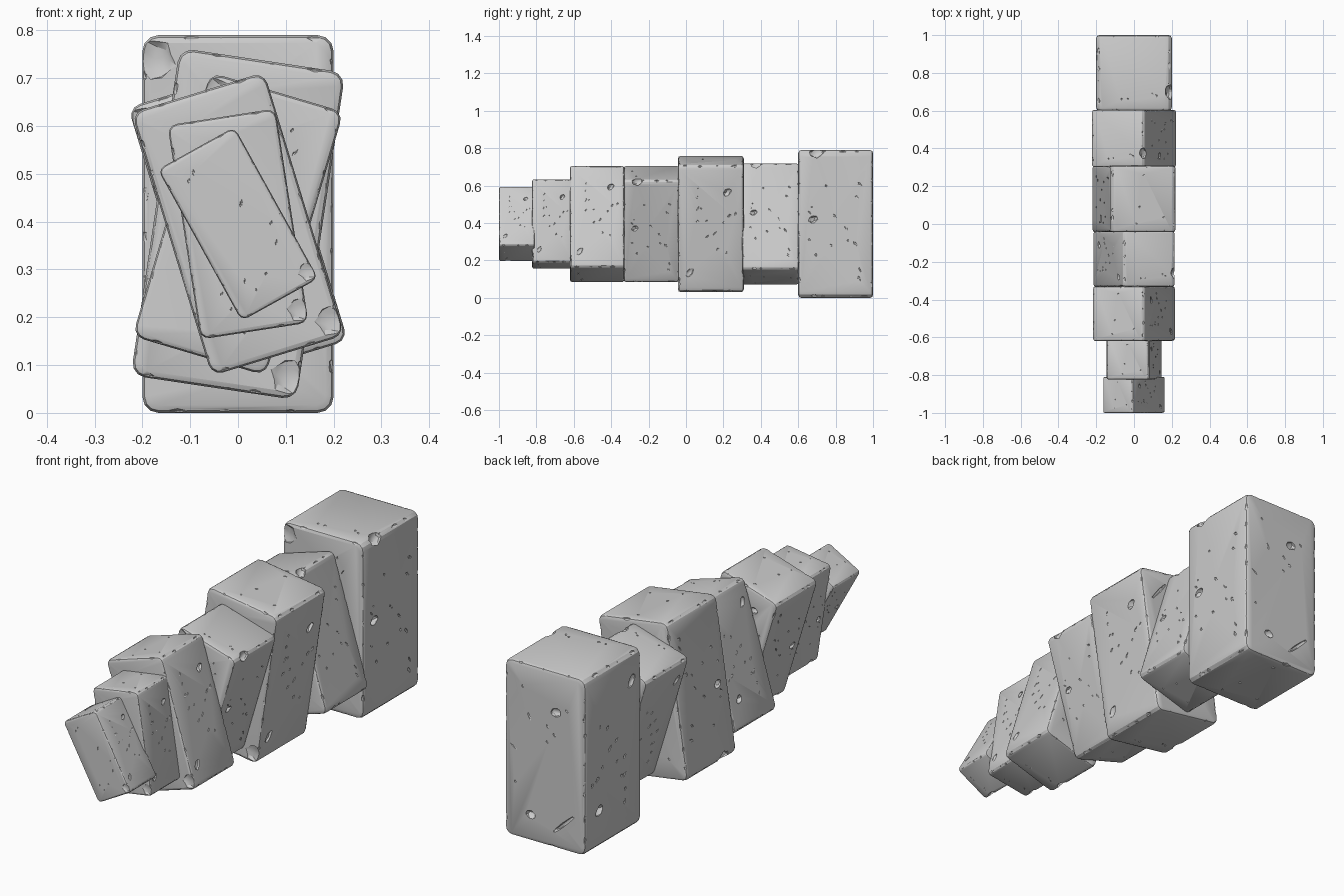
import bpy, bmesh, math, random
from mathutils import Vector, Matrix, Euler

if "Cube" in bpy.data.objects:
    bpy.data.objects.remove(bpy.data.objects["Cube"])

random.seed(7)
HX, HY, HZ = 0.2, 0.2, 0.395   # half size of the master stone


def mesh_object(name, bm):
    me = bpy.data.meshes.new(name)
    bm.to_mesh(me)
    bm.free()
    ob = bpy.data.objects.new(name, me)
    bpy.context.collection.objects.link(ob)
    return ob


def along(edge, axis):
    d = (edge.verts[0].co - edge.verts[1].co).normalized()
    return abs(d[axis]) > 0.9


# master stone: soft depth edges, tighter rims on front and back
bm = bmesh.new()
bmesh.ops.create_cube(bm, size=1, matrix=Matrix.Diagonal((2 * HX, 2 * HY, 2 * HZ, 1)))
bmesh.ops.bevel(bm, geom=[e for e in bm.edges if along(e, 1)], offset=0.034,
                segments=3, profile=0.5, affect='EDGES')
rims = [e for e in bm.edges if all(abs(abs(v.co.y) - HY) < 1e-4 for v in e.verts)
        and e.verts[0].co.y * e.verts[1].co.y > 0]
bmesh.ops.bevel(bm, geom=rims, offset=0.016, segments=2, profile=0.5, affect='EDGES')
stone = mesh_object("stone_master", bm)

# cutters: jagged pebbles that bite into the surface
cut = bmesh.new()


def pebble(pos, size, rot=(0, 0, 0), sub=2):
    m = Matrix.Translation(pos) @ Euler(rot).to_matrix().to_4x4() @ Matrix.Diagonal((*size, 1))
    vs = bmesh.ops.create_icosphere(cut, subdivisions=sub, radius=1)["verts"]
    for v in vs:
        k = random.uniform(0.85, 1.1)
        v.co *= k
        v.co = m @ v.co


# main dents and cracks
pebble((-0.055, HY, 0.215), (0.028, 0.022, 0.020), (0, 0.3, 0))
pebble((0.07, HY, -0.275), (0.024, 0.020, 0.018), (0, -0.2, 0))
pebble((-0.09, HY, -0.28), (0.075, 0.008, 0.009), (0, 0.75, 0))
pebble((-HX, 0.10, -0.225), (0.022, 0.020, 0.030), (0.9, 0, 0))
pebble((-HX, -0.13, 0.27), (0.012, 0.018, 0.034), (0.6, 0, 0))
pebble((HX, -0.12, 0.025), (0.020, 0.026, 0.018), (0.4, 0, 0))
pebble((HX - 0.01, -0.10, HZ - 0.01), (0.026, 0.045, 0.032), (0.5, 0, 0))
pebble((-0.175, -HY, 0.345), (0.045, 0.014, 0.04), (0, 0.7, 0))

# chips spread along all twelve edges
half = (HX, HY, HZ)
for axis, count in ((0, 3), (1, 4), (2, 8)):
    a, b = [i for i in range(3) if i != axis]
    inset = 0.006 if axis == 1 else 0.0
    for sa in (-1, 1):
        for sb in (-1, 1):
            for i in range(count):
                t = (i + random.uniform(0.2, 0.8)) / count * 2 - 1
                p, s = [0, 0, 0], [0, 0, 0]
                p[axis] = t * half[axis] * 0.92
                p[a], p[b] = sa * (half[a] - inset), sb * (half[b] - inset)
                s[axis] = random.uniform(0.012, 0.035)
                s[a] = random.uniform(0.008, 0.015)
                s[b] = random.uniform(0.008, 0.015)
                pebble(p, s, sub=1)

# pits and short scratches on the faces
for axis, count in ((0, 14), (1, 8), (2, 4)):
    for side in (-1, 1):
        for i in range(count):
            p = [random.uniform(-0.8, 0.8) * h for h in half]
            p[axis] = side * half[axis]
            s = [random.uniform(0.004, 0.008) for _ in range(3)]
            s[1 if axis == 2 else 2] *= random.uniform(1, 3)
            s[axis] = 0.005
            r = [0, 0, 0]
            r[axis] = random.uniform(0.3, 1.0)
            pebble(p, s, r, sub=1)
cutter = mesh_object("chip_cutters", cut)
cutter.hide_render = True

mod = stone.modifiers.new("chips", 'BOOLEAN')
mod.operation, mod.object, mod.solver, mod.use_self = 'DIFFERENCE', cutter, 'EXACT', True
deps = bpy.context.evaluated_depsgraph_get()
chipped = bpy.data.meshes.new_from_object(stone.evaluated_get(deps))
bpy.data.objects.remove(stone)
bpy.data.objects.remove(cutter)

# seven stones in a row: y centre, width, depth, height, lean to the left, turned over
row = [(-0.905, 0.183, 0.19, 0.362, 29, True),
       (-0.715, 0.228, 0.215, 0.453, 8.8, True),
       (-0.475, 0.290, 0.290, 0.575, 17, True),
       (-0.185, 0.290, 0.295, 0.575, -16.5, False),
       (0.133, 0.350, 0.352, 0.692, -8.5, True),
       (0.452, 0.297, 0.303, 0.600, 17, False),
       (0.80, 0.400, 0.400, 0.790, 0, False)]
for i, (y, w, d, h, lean, turned) in enumerate(row):
    ob = bpy.data.objects.new(f"stone_block_{i + 1}", chipped)
    bpy.context.collection.objects.link(ob)
    ob.location = (0, y, HZ)
    ob.scale = (w / (2 * HX), d / (2 * HY), h / (2 * HZ))
    ob.rotation_euler = (0, math.radians(-lean + (180 if turned else 0)), 0)

# crisp shading on the shared mesh
ob.select_set(True)
bpy.context.view_layer.objects.active = ob
bpy.ops.object.shade_smooth_by_angle(angle=math.radians(25))
